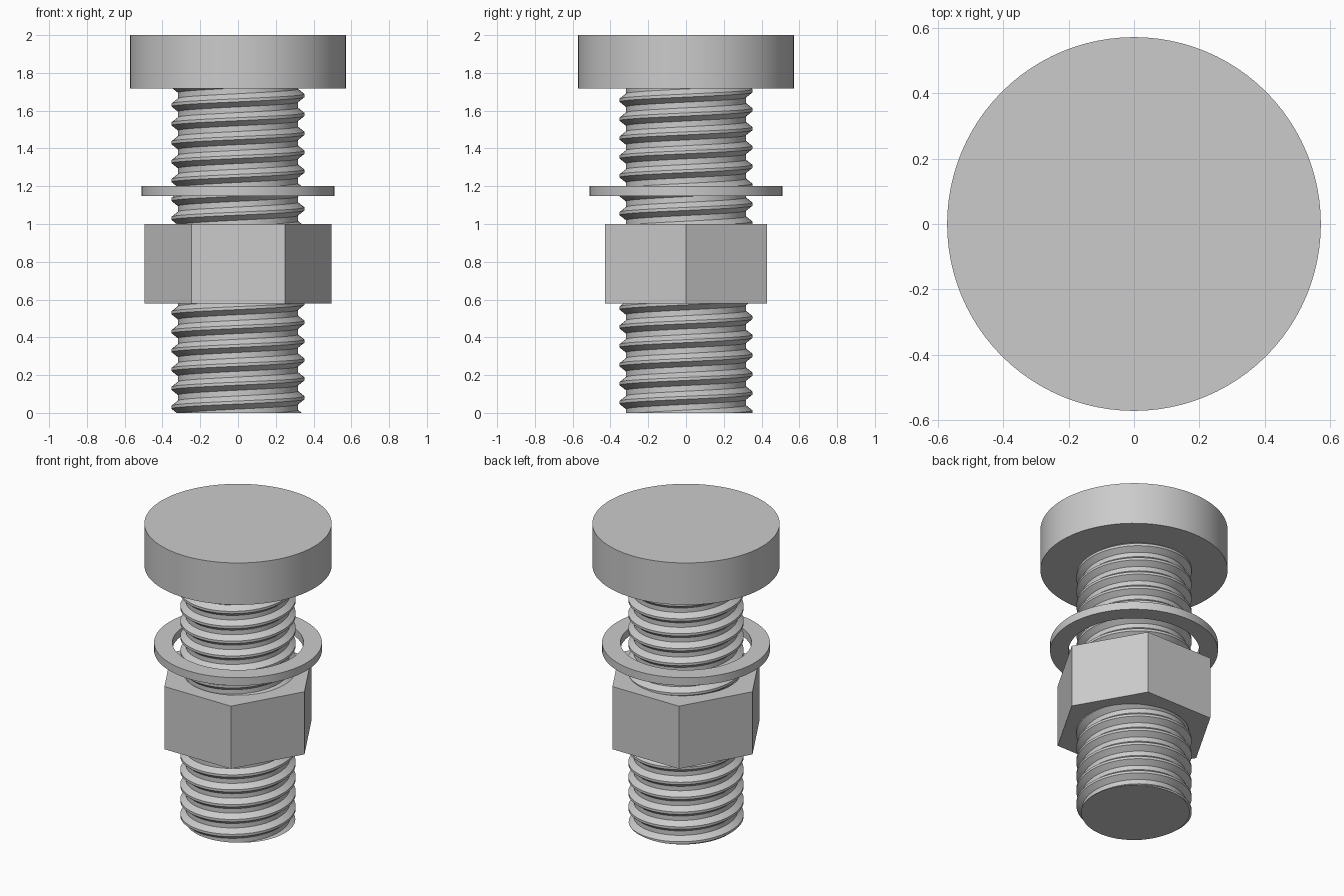
import bpy, bmesh, math

if "Cube" in bpy.data.objects:
    bpy.data.objects.remove(bpy.data.objects["Cube"])

steel = bpy.data.materials.new("steel grey")
steel.diffuse_color = (0.6, 0.6, 0.6, 1)
steel.use_nodes = True
steel.node_tree.nodes["Principled BSDF"].inputs["Base Color"].default_value = steel.diffuse_color


def finish(bm, name):
    bmesh.ops.recalc_face_normals(bm, faces=bm.faces)
    mesh = bpy.data.meshes.new(name)
    bm.to_mesh(mesh)
    bm.free()
    mesh.materials.append(steel)
    ob = bpy.data.objects.new(name, mesh)
    bpy.context.collection.objects.link(ob)
    bpy.ops.object.select_all(action='DESELECT')
    ob.select_set(True)
    bpy.context.view_layer.objects.active = ob
    bpy.ops.object.shade_smooth_by_angle(angle=math.radians(30))
    return ob


def ring(name, r_out, r_in, z0, z1, sides, hole_sides=96):
    """Prism between two heights, with a round hole when r_in > 0."""
    bm = bmesh.new()
    n = hole_sides

    def outer(a):
        # distance to the edge of a regular polygon in direction a
        step = 2 * math.pi / sides
        return r_out * math.cos(step / 2) / math.cos(a % step - step / 2)

    loops = []
    corners = [(outer, z0), (outer, z1)]
    if r_in:
        corners += [(lambda a: r_in, z1), (lambda a: r_in, z0)]
    for radius, z in corners:
        loops.append([bm.verts.new((radius(a) * math.cos(a), radius(a) * math.sin(a), z))
                      for a in (2 * math.pi * i / n for i in range(n))])
    pairs = list(zip(loops, loops[1:]))
    if r_in:
        pairs.append((loops[-1], loops[0]))
    else:
        for loop in loops:
            bm.faces.new(loop)
    for a, b in pairs:
        for i in range(n):
            j = (i + 1) % n
            bm.faces.new((a[i], a[j], b[j], b[i]))
    return finish(bm, name)


# Threaded shank: a helical profile, trimmed flat at both ends
PITCH, SEG, TOP = 0.1, 64, 1.72
PROFILE = [(0.318, -0.035), (0.352, -0.008), (0.352, 0.008), (0.318, 0.035)]
bm = bmesh.new()
turns = int(TOP / PITCH) + 5
rows = []
for n in range(turns * SEG + 1):
    a = 2 * math.pi * n / SEG
    z = PITCH * n / SEG - 0.22
    rows.append([bm.verts.new((r * math.cos(a), r * math.sin(a), z + dz)) for r, dz in PROFILE])
for n in range(len(rows) - 1):
    strip, ahead = rows[n], rows[n + 1]
    for j in range(len(PROFILE) - 1):
        bm.faces.new((strip[j], ahead[j], ahead[j + 1], strip[j + 1]))
    if n + SEG + 1 < len(rows):
        bm.faces.new((strip[-1], ahead[-1], rows[n + SEG + 1][0], rows[n + SEG][0]))
for z, side in ((0, -1), (TOP, 1)):
    cut = bmesh.ops.bisect_plane(bm, geom=bm.verts[:] + bm.edges[:] + bm.faces[:], dist=1e-6,
                                 plane_co=(0, 0, z), plane_no=(0, 0, side), clear_outer=True)
    rim = [e for e in cut["geom_cut"] if isinstance(e, bmesh.types.BMEdge)]
    bmesh.ops.contextual_create(bm, geom=rim)
finish(bm, "threaded_shank")

# Head, loose washer and hexagonal nut
ring("round_head", 0.571, 0, 1.718, 2.0, 96)
ring("washer", 0.512, 0.40, 1.147, 1.2, 96)
ring("hex_nut", 0.495, 0.335, 0.578, 1.0, 6)
